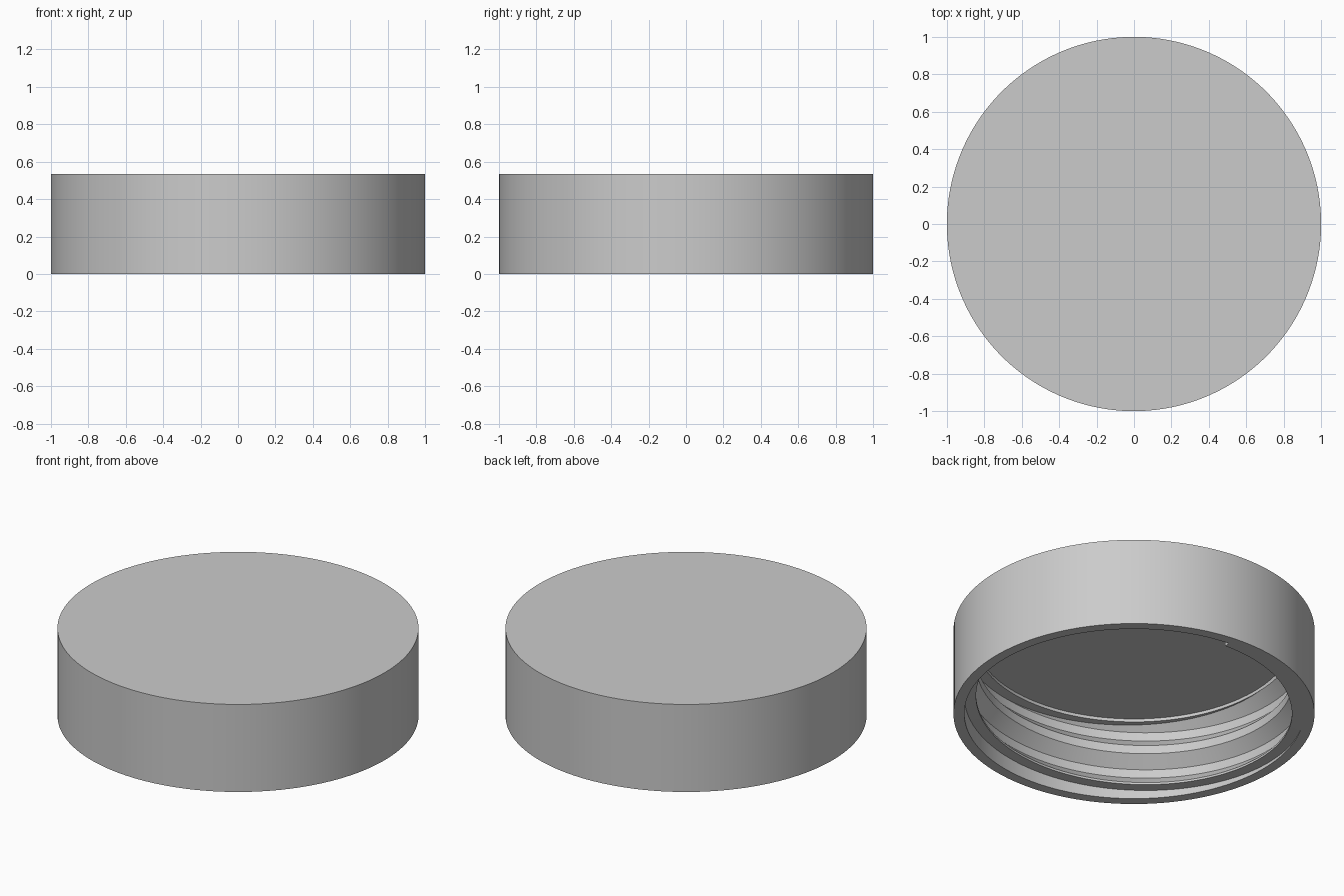
import bpy, bmesh
from math import sin, cos, pi, radians

cube = bpy.data.objects.get("Cube")
if cube:
    bpy.data.objects.remove(cube, do_unlink=True)

SEGMENTS = 144
HEIGHT, OUTER_R = 0.535, 1.0
ROOT_R, CREST_R = 0.94, 0.875        # thread valley and thread crest
COLLAR_Z, CEILING_Z = 0.453, 0.472   # plain collar between thread and lid
PITCH, HALF_CREST, FLANK = 0.237, 0.026, 0.066
CREST_Z, CREST_ANGLE = 0.037, radians(225)
SEAM = radians(84)                   # angle where the thread starts
LEDGE = 0.013                        # lead-in ledge above the crest centre

grey = bpy.data.materials.new("plain_grey")
grey.use_nodes = True
grey.diffuse_color = (0.6, 0.6, 0.6, 1)
grey.node_tree.nodes["Principled BSDF"].inputs["Base Color"].default_value = (0.6, 0.6, 0.6, 1)


def thread_radius(z, crest_z):
    """Trapezoid thread section repeated every pitch."""
    d = abs((z - crest_z + PITCH / 2) % PITCH - PITCH / 2)
    t = min(max((d - HALF_CREST) / FLANK, 0), 1)
    return CREST_R + (ROOT_R - CREST_R) * t


def cap_profile(angle, lead_in=True):
    crest_z = CREST_Z + PITCH * (angle - CREST_ANGLE) / (2 * pi)
    # The first turn is cut back to a ledge that climbs with the thread
    ledge_z = max(crest_z + LEDGE, 0) if lead_in else 0
    rim_r = ROOT_R if ledge_z > 0 else thread_radius(0, crest_z)
    # Lid, outer wall, bottom rim and lead-in wall
    points = [(0, HEIGHT), (OUTER_R, HEIGHT), (OUTER_R, 0), (rim_r, 0), (rim_r, ledge_z)]
    # Helical thread, cut off at the ledge and at the collar
    for turn in range(-2, 4):
        for offset in (-HALF_CREST - FLANK, -HALF_CREST, HALF_CREST, HALF_CREST + FLANK):
            z = min(max(crest_z + turn * PITCH + offset, ledge_z), COLLAR_Z)
            points.append((thread_radius(z, crest_z), z))
    # Collar and underside of the lid
    return points + [(CREST_R, COLLAR_Z), (CREST_R, CEILING_Z), (0, CEILING_Z)]


def ring_point(bm, angle, r, z):
    return bm.verts.new((r * cos(angle), r * sin(angle), z))


bm = bmesh.new()
columns = []
for i in range(SEGMENTS + 1):
    a = SEAM + 2 * pi * i / SEGMENTS
    columns.append([ring_point(bm, a, r, z) for r, z in cap_profile(a)])
# Flat end face of the lead-in, joining the last column to the first
end = SEAM + 2 * pi
columns.append([ring_point(bm, end, r, z) for r, z in cap_profile(end, lead_in=False)])

for left, right in zip(columns, columns[1:]):
    for j in range(len(left) - 1):
        bm.faces.new((left[j], right[j], right[j + 1], left[j + 1]))
bmesh.ops.remove_doubles(bm, verts=bm.verts, dist=0.00005)
bmesh.ops.recalc_face_normals(bm, faces=bm.faces)

mesh = bpy.data.meshes.new("screw_cap")
bm.to_mesh(mesh)
bm.free()
mesh.materials.append(grey)
cap = bpy.data.objects.new("screw_cap", mesh)
bpy.context.collection.objects.link(cap)
bpy.ops.object.select_all(action='DESELECT')
cap.select_set(True)
bpy.context.view_layer.objects.active = cap
bpy.ops.object.shade_smooth_by_angle(angle=radians(25))
